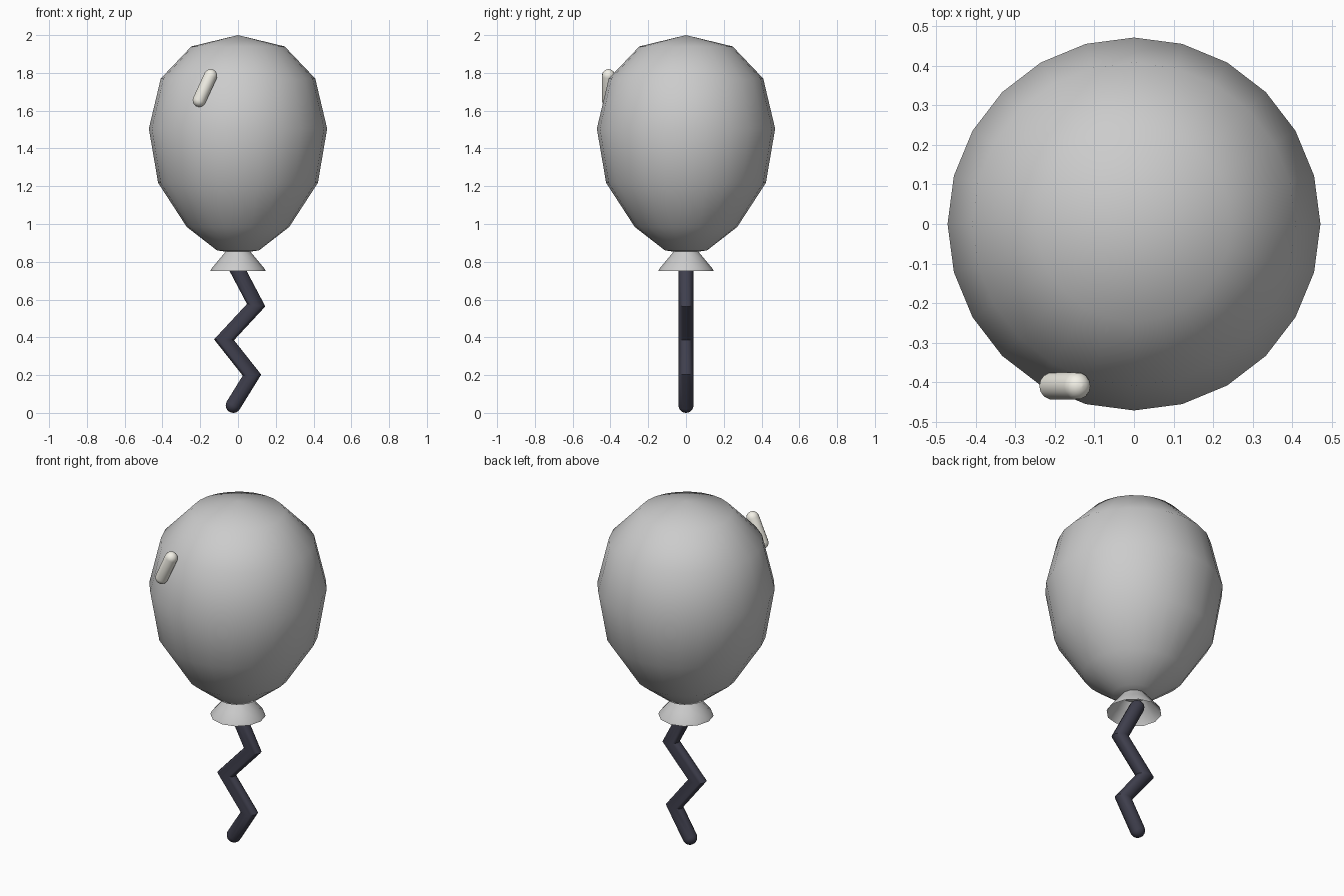
import bpy, bmesh, math
from mathutils import Vector

if "Cube" in bpy.data.objects:
    bpy.data.objects.remove(bpy.data.objects["Cube"])


def make_object(name, bm, color=None, angle=180):
    bmesh.ops.recalc_face_normals(bm, faces=bm.faces)
    mesh = bpy.data.meshes.new(name)
    bm.to_mesh(mesh)
    bm.free()
    ob = bpy.data.objects.new(name, mesh)
    bpy.context.collection.objects.link(ob)
    if color:
        mat = bpy.data.materials.new(name + "_colour")
        mat.diffuse_color = (*color, 1)
        mat.use_nodes = True
        mat.node_tree.nodes["Principled BSDF"].inputs["Base Color"].default_value = mat.diffuse_color
        mesh.materials.append(mat)
    bpy.ops.object.select_all(action='DESELECT')
    ob.select_set(True)
    bpy.context.view_layer.objects.active = ob
    bpy.ops.object.shade_smooth_by_angle(angle=math.radians(angle))
    return ob


def bridge(bm, rings):
    for a, b in zip(rings, rings[1:]):
        n = len(a)
        for i in range(n):
            j = (i + 1) % n
            bm.faces.new((a[i], a[j], b[j], b[i]))


def lathe(name, profile, sides):
    bm = bmesh.new()
    rings = [[bm.verts.new((r * math.cos(math.tau * i / sides),
                            r * math.sin(math.tau * i / sides), z))
              for i in range(sides)] for r, z in profile]
    bridge(bm, rings)
    bmesh.ops.remove_doubles(bm, verts=bm.verts, dist=1e-4)
    return make_object(name, bm, angle=60)


def tube(name, path, radius, y, color, sides=14, cap=5):
    """Round-ended tube with mitred corners along a path in the xz plane."""
    pts = [Vector((x, y, z)) for x, z in path]
    dirs = [(b - a).normalized() for a, b in zip(pts, pts[1:])]
    side = Vector((0, 1, 0))
    spec = []  # centre, in-plane axis, in-plane radius, y radius
    steps = [0.02 + k / cap * math.pi / 2 for k in range(cap)]
    for a in steps:
        r = radius * math.sin(a)
        spec.append((pts[0] - dirs[0] * radius * math.cos(a), dirs[0].cross(side), r, r))
    spec.append((pts[0], dirs[0].cross(side), radius, radius))
    for p, d0, d1 in zip(pts[1:], dirs, dirs[1:]):
        axis = (d0 + d1).normalized().cross(side)
        spec.append((p, axis, radius / axis.dot(d0.cross(side)), radius))
    d = dirs[-1]
    spec.append((pts[-1], d.cross(side), radius, radius))
    for a in reversed(steps):
        r = radius * math.sin(a)
        spec.append((pts[-1] + d * radius * math.cos(a), d.cross(side), r, r))
    bm = bmesh.new()
    rings = [[bm.verts.new(c + ax * ra * math.cos(math.tau * i / sides)
                           + side * ry * math.sin(math.tau * i / sides))
              for i in range(sides)] for c, ax, ra, ry in spec]
    bridge(bm, rings)
    bm.faces.new(rings[0])
    bm.faces.new(rings[-1])
    return make_object(name, bm, color, angle=40)


# Balloon body
lathe("balloon", [(0, 2.0), (0.247, 1.94), (0.409, 1.77), (0.472, 1.505),
                  (0.423, 1.218), (0.271, 0.984), (0.111, 0.86), (0, 0.845)], 24)

# Flared open knot under the balloon
lathe("knot", [(0.06, 0.86), (0.07, 0.848), (0.105, 0.806), (0.142, 0.762), (0.147, 0.75)], 12)

# Zigzag string
tube("string", [(-0.02, 0.79), (0.096, 0.57), (-0.074, 0.387), (0.074, 0.2), (-0.025, 0.04)],
     0.04, 0, (0.05, 0.05, 0.075))

# Shiny highlight on the front
tube("highlight", [(-0.205, 1.655), (-0.145, 1.785)], 0.035, -0.41, (0.9, 0.88, 0.8))
